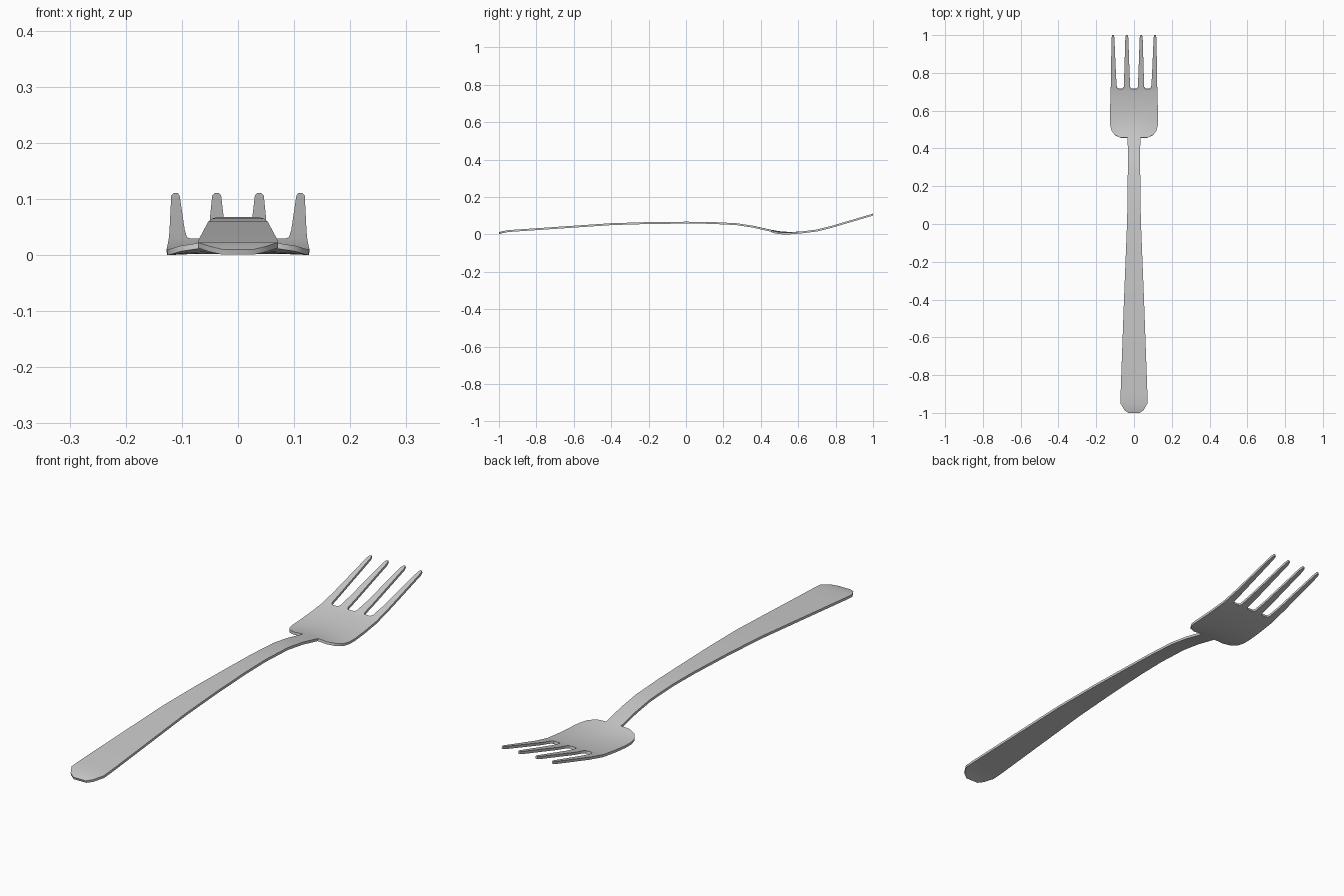
import bpy, bmesh

if "Cube" in bpy.data.objects:
    bpy.data.objects.remove(bpy.data.objects["Cube"])

# Side profile of the mid surface (y, z)
PROFILE = [(-1, .007), (-.985, .012), (-.95, .019), (-.4, .056), (-.2, .062), (0, .064),
           (.13, .063), (.27, .056), (.36, .042), (.455, .021), (.5, .013), (.56, .009),
           (.62, .012), (.70, .022), (.78, .042), (1, .107)]


def height(y):
    for (a, za), (b, zb) in zip(PROFILE, PROFILE[1:]):
        if y <= b:
            return za + (zb - za) * (y - a) / (b - a)
    return PROFILE[-1][1]


bm = bmesh.new()


def row(y, xs, droop=0.0):
    # droop lowers the outer edge of the row
    m = max(abs(x) for x in xs)
    return [bm.verts.new((x, y, height(y) - droop * (abs(x) / m) ** 2)) for x in xs]


def bridge(a, b):
    for i in range(len(a) - 1):
        bm.faces.new((a[i], a[i + 1], b[i + 1], b[i]))


def mirrored(xs):
    return [-x for x in xs] + xs[::-1]


# Handle: (y, half width)
handle = [(-1, .028), (-.985, .05), (-.95, .071), (-.9, .071), (-.4, .053), (-.2, .045),
          (0, .037), (.13, .034), (.27, .033), (.36, .033)]
prev = None
for y, w in handle:
    r = row(y, [-w, -w / 3, w / 3, w])
    if prev:
        bridge(prev, r)
    prev = r

# Head: half rows of columns from the outside in
head = [(.457, [.072, .053, .033, .011], .003), (.472, [.103, .071, .042, .014], .005),
        (.495, [.119, .081, .049, .017], .006), (.525, [.126, .088, .053, .019], .005),
        (.56, [.127, .09, .055, .02], .002), (.62, [.126, .09, .056, .02], 0),
        (.70, [.124, .086, .059, .016], 0), (.716, [.1235, .084, .06, .015], 0)]
for k, (y, xs, d) in enumerate(head):
    r = row(y, mirrored(xs), d)
    bridge(prev, r[2:6] if k == 0 else r)
    prev = r

# Tines: (y, outer tine edges, inner tine edges)
tines = [(.725, (.123, .091), (.054, .020)), (.78, (.122, .095), (.052, .023)),
         (.985, (.119, .104), (.046, .030)), (1, (.115, .107), (.042, .034))]
for i in (0, 2, 4, 6):
    last = prev[i:i + 2]
    for y, outer, inner in tines:
        r = row(y, mirrored(list(outer + inner))[i:i + 2])
        bridge(last, r)
        last = r
bmesh.ops.delete(bm, geom=[v for v in bm.verts if not v.link_faces], context='VERTS')
bmesh.ops.recalc_face_normals(bm, faces=bm.faces)

mesh = bpy.data.meshes.new("fork")
bm.to_mesh(mesh)
bm.free()
fork = bpy.data.objects.new("fork", mesh)
bpy.context.collection.objects.link(fork)

# Sheet thickness
sol = fork.modifiers.new("thickness", 'SOLIDIFY')
sol.thickness = .01
sol.offset = 0
bpy.context.view_layer.objects.active = fork
fork.select_set(True)
bpy.ops.object.modifier_apply(modifier="thickness")
bpy.ops.object.shade_smooth_by_angle(angle=.7)

# Rest on the floor
low = min(v.co.z for v in mesh.vertices)
for v in fork.data.vertices:
    v.co.z -= low
